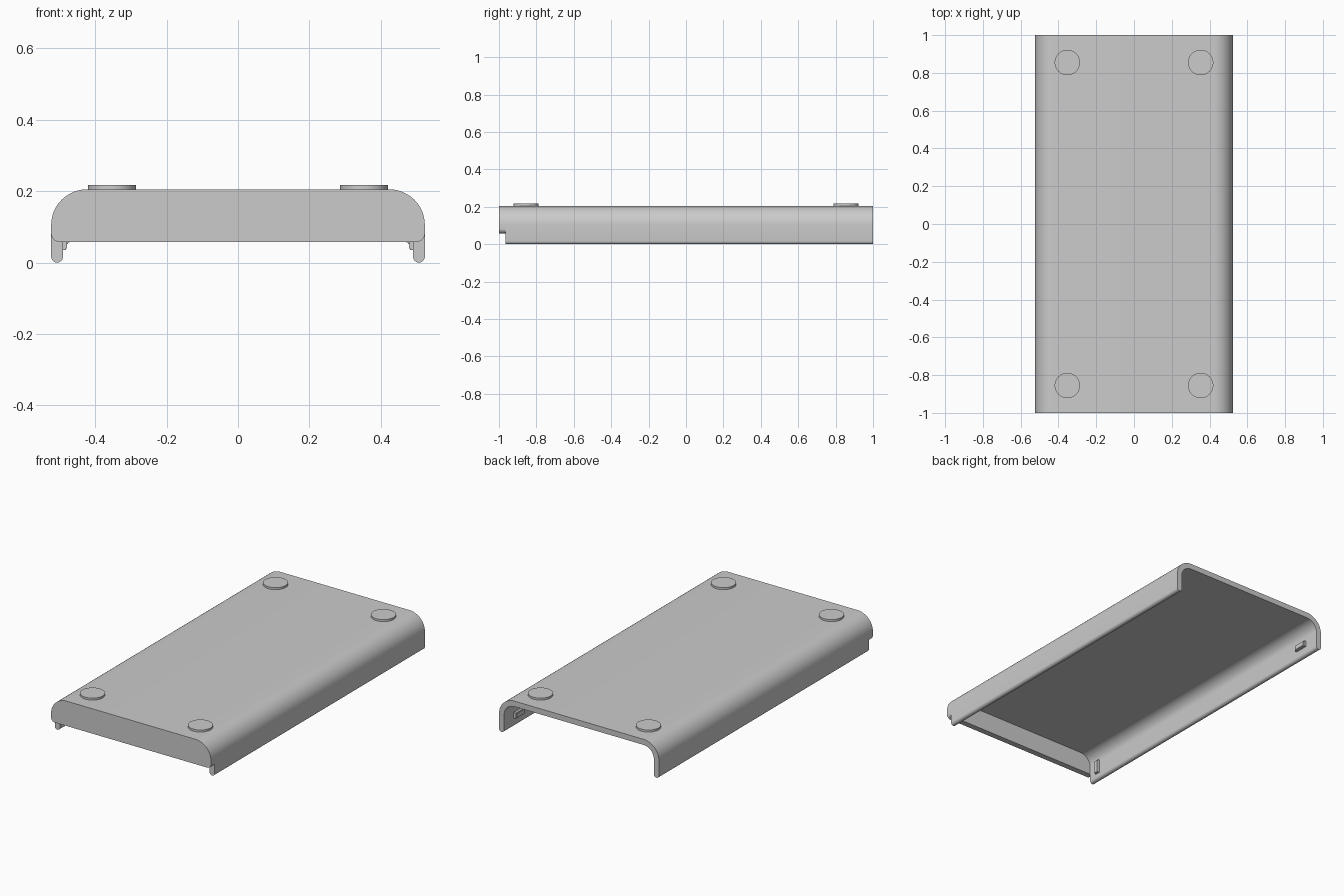
import bpy, bmesh, math

cube = bpy.data.objects.get("Cube")
if cube:
    bpy.data.objects.remove(cube, do_unlink=True)

W = 0.523        # half width
TOP = 0.205      # top of the shell
T = 0.033        # wall thickness
R = 0.1          # outer shoulder radius
PLATE_Y = -0.965  # inner side of the end wall

grey = bpy.data.materials.new("matte grey")
grey.use_nodes = True
grey.diffuse_color = (0.6, 0.6, 0.6, 1)
bsdf = next(n for n in grey.node_tree.nodes if n.type == 'BSDF_PRINCIPLED')
bsdf.inputs["Base Color"].default_value = (0.6, 0.6, 0.6, 1)


def finish(name, bm):
    """Turn a bmesh into a smooth-shaded object with sharp edges kept."""
    bmesh.ops.recalc_face_normals(bm, faces=bm.faces)
    mesh = bpy.data.meshes.new(name)
    bm.to_mesh(mesh)
    bm.free()
    mesh.materials.append(grey)
    ob = bpy.data.objects.new(name, mesh)
    bpy.context.collection.objects.link(ob)
    bpy.ops.object.select_all(action='DESELECT')
    bpy.context.view_layer.objects.active = ob
    ob.select_set(True)
    bpy.ops.object.shade_smooth_by_angle(angle=math.radians(30))
    return ob


def arc(cx, cz, r, a0, a1, n=12):
    """Points of an arc in the xz plane, angles in degrees."""
    angles = [math.radians(a0 + (a1 - a0) * i / n) for i in range(n + 1)]
    return [(cx + r * math.cos(a), cz + r * math.sin(a)) for a in angles]


def extrude(name, profile, y0, y1):
    """Extrude a closed xz profile along y."""
    bm = bmesh.new()
    face = bm.faces.new([bm.verts.new((x, y0, z)) for x, z in profile])
    res = bmesh.ops.extrude_face_region(bm, geom=[face])
    verts = [v for v in res["geom"] if isinstance(v, bmesh.types.BMVert)]
    bmesh.ops.translate(bm, verts=verts, vec=(0, y1 - y0, 0))
    return finish(name, bm)


def mirrored(half):
    """Close a right-half outline with its mirror image."""
    return half + [(-x, z) for x, z in reversed(half)]


# Channel-shaped shell: rounded lip, outer shoulder, inner shoulder
outer = arc(W - R, TOP - R, R, 0, 90)
inner = arc(W - R, TOP - R, R - T, 90, 0)
lip = arc(W - T / 2, T / 2, T / 2, -180, 0)
half_outer = lip[6:] + outer
half_inner = inner + lip[:6]
left_half = [(-x, z) for x, z in reversed(half_outer)]
left_inner = [(-x, z) for x, z in reversed(half_inner)]
extrude("shell", half_outer + left_half + left_inner + half_inner, PLATE_Y, 1.0)

# Closed front end, ending above the side lips
c = 0.024
extrude("front_end_wall",
        mirrored(arc(W - c, 0.058 + c, c, -90, 0, 8) + outer), -1.0, PLATE_Y)

# Four round feet on the top
for sx, side in ((1, "left"), (-1, "right")):
    for sy, end in ((1, "back"), (-1, "front")):
        bm = bmesh.new()
        bmesh.ops.create_cone(bm, cap_ends=True, segments=48,
                              radius1=0.067, radius2=0.067, depth=0.017)
        bmesh.ops.translate(bm, verts=bm.verts,
                            vec=(sx * 0.353, sy * 0.855, 0.2085))
        finish(f"{end}_{side}_foot", bm)


def clip(name, sx, depth, y, z0, z1, width):
    """Small raised block on the inside of a side wall."""
    bm = bmesh.new()
    bmesh.ops.create_cube(bm, size=1)
    x0, x1 = W - T - depth, W - T + 0.005
    for v in bm.verts:
        v.co = (sx * (x0 + x1) / 2 + v.co.x * (x1 - x0), y + v.co.y * width,
                (z0 + z1) / 2 + v.co.z * (z1 - z0))
    # Soften the inner edges
    edges = [e for e in bm.edges if all(abs(v.co.x) < W - T for v in e.verts)]
    bmesh.ops.bevel(bm, geom=edges, offset=0.004, segments=2, affect='EDGES')
    finish(name, bm)


# Snap clips: upright near the front, lying near the open back
for sx, side in ((1, "left"), (-1, "right")):
    clip(f"front_{side}_clip", sx, 0.012, -0.9, 0.035, 0.115, 0.03)
    clip(f"back_{side}_clip", sx, 0.018, 0.87, 0.052, 0.085, 0.08)
